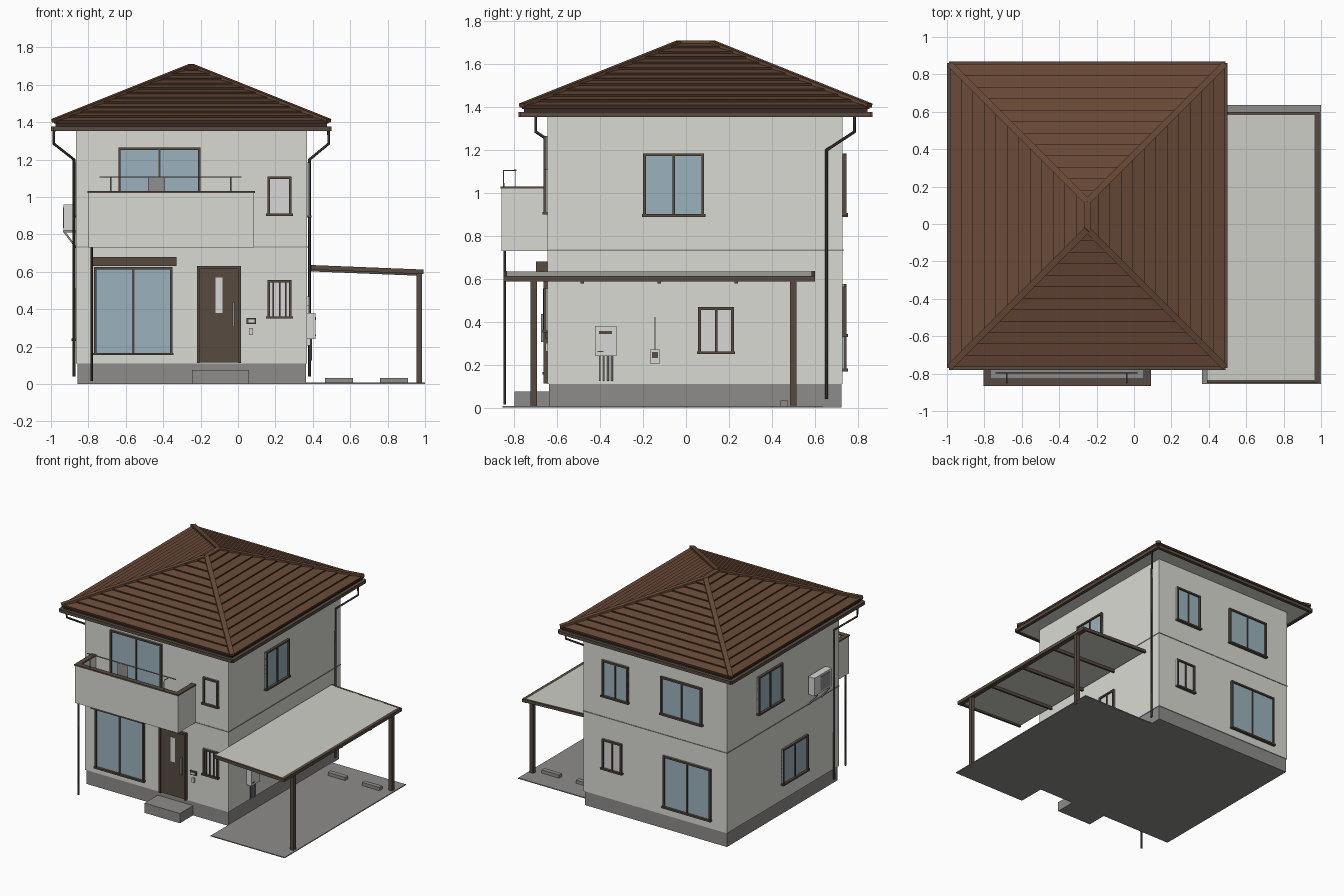
import bpy, bmesh
from mathutils import Vector, Matrix

cube = bpy.data.objects.get("Cube")
if cube:
    bpy.data.objects.remove(cube, do_unlink=True)


def material(name, r, g, b):
    mat = bpy.data.materials.new(name)
    mat.use_nodes = True
    mat.diffuse_color = (r, g, b, 1)
    bsdf = mat.node_tree.nodes["Principled BSDF"]
    bsdf.inputs["Base Color"].default_value = (r, g, b, 1)
    bsdf.inputs["Roughness"].default_value = 0.8
    return mat


wall = material("warm_white_wall", .70, .70, .65)
concrete = material("grey_concrete", .27, .265, .255)
tile = material("brown_tile", .14, .068, .038)
tile_edge = material("dark_tile_edge", .045, .024, .016)
trim = material("dark_brown_trim", .095, .07, .052)
glass = material("blue_grey_glass", .33, .45, .51)
white = material("off_white", .68, .68, .67)
pipe_dark = material("black_brown_pipe", .035, .027, .022)
metal = material("grey_metal", .28, .28, .28)
panel = material("pale_roof_panel", .62, .62, .58)


def finish(name, bm, mats):
    mesh = bpy.data.meshes.new(name)
    bmesh.ops.recalc_face_normals(bm, faces=bm.faces)
    bm.to_mesh(mesh)
    bm.free()
    for mat in mats:
        mesh.materials.append(mat)
    obj = bpy.data.objects.new(name, mesh)
    bpy.context.collection.objects.link(obj)
    return obj


def boxes(name, items):
    """One object from (material, x range, y range, z range) boxes."""
    bm = bmesh.new()
    mats = []
    for mat, *spans in items:
        if mat not in mats:
            mats.append(mat)
        centre = [(a + b) / 2 for a, b in spans]
        size = [abs(b - a) for a, b in spans]
        matrix = Matrix.Translation(centre) @ Matrix.Diagonal((*size, 1))
        made = bmesh.ops.create_cube(bm, size=1, matrix=matrix)
        for f in {f for v in made["verts"] for f in v.link_faces}:
            f.material_index = mats.index(mat)
    return finish(name, bm, mats)


def bar(name, mat, start, end, width, height):
    """Rectangular bar between two points."""
    start, end = Vector(start), Vector(end)
    line = end - start
    obj = boxes(name, [(mat, (0, line.length), (-width / 2, width / 2), (-height / 2, height / 2))])
    obj.matrix_world = Matrix.Translation(start) @ line.to_track_quat('X', 'Z').to_matrix().to_4x4()


def pipe(name, mat, points, radius):
    curve = bpy.data.curves.new(name, 'CURVE')
    curve.dimensions = '3D'
    curve.bevel_depth = radius
    curve.bevel_resolution = 1
    curve.use_fill_caps = True
    spline = curve.splines.new('POLY')
    spline.points.add(len(points) - 1)
    for p, co in zip(spline.points, points):
        p.co = (*co, 1)
    curve.materials.append(mat)
    bpy.context.collection.objects.link(bpy.data.objects.new(name, curve))


# Body
X0, X1, Y0, Y1 = -.865, .37, -.645, .73
boxes("house_walls", [(wall, (X0, X1), (Y0, Y1), (.11, 1.365))])
boxes("foundation", [(concrete, (X0 + .006, X1 - .006), (Y0 + .006, Y1 - .006), (0, .11))])
e = .003
boxes("floor_belt", [(concrete, (X0 - e, X1 + e), (Y0 - e, Y1 + e), (.729, .736))])

# Hipped roof with stepped tile courses
CX, CY, RUN, RIDGE, EAVE, RISE = -.25, .045, .735, .075, 1.4, .3
ROWS = 12


def ring(bm, t, lift):
    hx = max(RUN * (1 - t), .002)
    hy = hx + RIDGE
    z = EAVE + RISE * t + lift
    return [bm.verts.new((CX + sx * hx, CY + sy * hy, z)) for sx, sy in ((-1, -1), (1, -1), (1, 1), (-1, 1))]


bm = bmesh.new()
below = ring(bm, 0, -.008)
bm.faces.new(below).material_index = 1
for row in range(ROWS):
    low, high = ring(bm, row / ROWS, .01), ring(bm, (row + 1) / ROWS, 0)
    for i in range(4):
        j = (i + 1) % 4
        bm.faces.new((below[i], below[j], low[j], low[i])).material_index = 1
        bm.faces.new((low[i], low[j], high[j], high[i]))
    below = high
bm.faces.new(below)
finish("tiled_roof", bm, [tile, tile_edge])

for sx, side in ((-1, "right"), (1, "left")):
    for sy, end in ((-1, "front"), (1, "back")):
        bar("hip_cap_" + end + "_" + side, tile, (CX + sx * RUN, CY + sy * (RUN + RIDGE), EAVE + .008),
            (CX, CY + sy * RIDGE, EAVE + RISE + .002), .035, .018)
bar("ridge_cap", tile, (CX, CY - RIDGE, EAVE + RISE), (CX, CY + RIDGE, EAVE + RISE), .035, .02)

# Eaves: fascia, soffit and gutters
fx, fy = RUN - .01, RUN + RIDGE - .01
boxes("fascia", [(tile_edge, (CX - fx, CX + fx), (CY - fy, CY + fy), (1.366, 1.395))])
boxes("soffit", [(wall, (CX - fx, CX + fx), (CY - fy, CY + fy), (1.36, 1.366))])
gx, gy, gz = .75, .825, (1.353, 1.378)
gutters = []
for s in (-1, 1):
    gutters.append((trim, (CX + s * gx, CX + s * fx), (CY - gy + .01, CY + gy - .01), gz))
    gutters.append((trim, (CX - gx + .01, CX + gx - .01), (CY + s * gy, CY + s * fy), gz))
boxes("gutters", gutters)

# Downpipes
for name, gx_, px, gy_, py in (("right", -.985, X0 - .012, -.7, -.57), ("left", .485, X1 + .012, .785, .655)):
    pipe("downpipe_" + name, pipe_dark,
         [(gx_, gy_, 1.36), (gx_, gy_, 1.285), (px, py, 1.2), (px, py, .04)], .008)


def on_wall(face, u, d, z):
    """Spans of a box lying on a wall; d is the distance out of it."""
    a, b = d
    if face == "front":
        return u, (Y0 - b, Y0 - a), z
    if face == "back":
        return u, (Y1 + a, Y1 + b), z
    if face == "left":
        return (X1 + a, X1 + b), u, z
    return (X0 - b, X0 - a), u, z


def window(name, face, u0, u1, z0, z1, pane=glass, grille=False):
    w, mid, out = .013, (u0 + u1) / 2, (0, .018)
    items = [(pane, *on_wall(face, (u0, u1), (0, .006), (z0, z1))),
             (trim, *on_wall(face, (u0 - .006, u1 + .006), (0, .024), (z0 - .006, z0 + .007)))]
    for a, b in ((u0, u0 + w), (u1 - w, u1)):
        items.append((trim, *on_wall(face, (a, b), out, (z0, z1))))
    items.append((trim, *on_wall(face, (u0, u1), out, (z1 - w, z1))))
    if u1 - u0 > .15:
        items.append((trim, *on_wall(face, (mid - .006, mid + .006), (0, .013), (z0, z1))))
    if grille:
        for k in (1, 2, 3):
            u = u0 + (u1 - u0) * k / 4
            items.append((trim, *on_wall(face, (u - .004, u + .004), (.014, .022), (z0, z1))))
    boxes(name, items)


window("balcony_window", "front", -.64, -.2, .76, 1.265)
window("terrace_window", "front", -.77, -.35, .16, .625)
window("front_upper_small_window", "front", .157, .287, .905, 1.11, white)
window("front_lower_small_window", "front", .157, .287, .355, .555, white, True)
window("left_upper_window", "left", -.2, .085, .895, 1.185)
window("left_lower_window", "left", .057, .223, .255, .468, white)
window("right_upper_window", "right", .06, .36, .895, 1.185)
window("right_lower_window", "right", -.25, .06, .235, .51)
window("back_upper_small_window", "back", -.02, .205, .9, 1.18)
window("back_upper_window", "back", -.655, -.3, .895, 1.185)
window("back_lower_small_window", "back", .035, .205, .335, .565, white)
window("back_lower_window", "back", -.73, -.32, .175, .575)
boxes("shutter_box", [(trim, *on_wall("front", (-.78, -.33), (0, .055), (.63, .68)))])

# Entrance
boxes("front_door", [
    (trim, *on_wall("front", (-.21, .005), (0, .01), (.115, .62))),
    (trim, *on_wall("front", (-.22, -.205), (0, .02), (.112, .632))),
    (trim, *on_wall("front", (0, .015), (0, .02), (.112, .632))),
    (trim, *on_wall("front", (-.22, .015), (0, .02), (.617, .632))),
    (white, *on_wall("front", (-.12, -.082), (0, .013), (.38, .57))),
    (metal, *on_wall("front", (-.03, -.02), (.01, .03), (.305, .435)))])
boxes("entrance_step", [(concrete, (-.245, .06), (-.8, Y0 + .01), (0, .076))])
boxes("intercom", [(trim, *on_wall("front", (.045, .097), (0, .012), (.322, .352))),
                   (white, *on_wall("front", (.055, .087), (0, .015), (.33, .344))),
                   (white, *on_wall("front", (.06, .08), (0, .01), (.262, .3)))])

# Balcony
bx0, bx1, by, th = -.8, .085, -.86, .028
bz, cz = (.73, 1.02), (1.02, 1.031)
boxes("balcony", [
    (wall, (bx0, bx1), (by, by + th), bz),
    (wall, (bx0, bx0 + th), (by + th, Y0), bz),
    (wall, (bx1 - th, bx1), (by + th, Y0), bz),
    (concrete, (bx0 + th, bx1 - th), (by + th, Y0), (.735, .76)),
    (wall, (bx0 + th, bx1 - th), (by + th, Y0), (.73, .735))])
c = .005
boxes("balcony_cap", [
    (trim, (bx0 - c, bx1 + c), (by - c, by + th + c), cz),
    (trim, (bx0 - c, bx0 + th + c), (by + th + c, Y0), cz),
    (trim, (bx1 - th - c, bx1 + c), (by + th + c, Y0), cz)])
for x, name in ((-.68, "right"), (-.04, "left")):
    pipe("drying_arm_" + name, metal, [(x, -.85, 1.02), (x, -.85, 1.105), (x, -.79, 1.105)], .004)
pipe("drying_pole", metal, [(-.74, -.795, 1.107), (.02, -.795, 1.107)], .004)
boxes("hanging_cloth", [(metal, (-.48, -.39), (-.797, -.794), (.98, 1.105))])
pipe("balcony_drain", pipe_dark, [(-.782, -.845, .735), (-.782, -.845, .015)], .007)

# Wall equipment
boxes("water_heater", [(white, *on_wall("left", (-.425, -.325), (0, .045), (.24, .38))),
                       (trim, *on_wall("left", (-.405, -.345), (.04, .048), (.343, .358))),
                       (trim, *on_wall("left", (-.412, -.385), (.04, .048), (.258, .264)))])
for k in range(4):
    y = -.402 + k * .019
    pipe("heater_pipe", metal, [(X1 + .02, y, .245), (X1 + .02, y, .125)], .005)
boxes("power_meter", [(white, *on_wall("left", (-.168, -.12), (0, .02), (.205, .27))),
                      (trim, *on_wall("left", (-.158, -.13), (0, .026), (.232, .258))),
                      (white, *on_wall("left", (-.148, -.14), (0, .01), (.27, .42)))])
boxes("air_conditioner", [(white, (-.932, -.878), (-.46, -.25), (.82, .96)),
                          (metal, (-.936, -.93), (-.44, -.32), (.835, .945))])
for y in (-.43, -.28):
    bar("unit_bracket_arm", metal, (-.935, y, .815), (X0, y, .815), .012, .012)
    bar("unit_bracket_brace", metal, (-.93, y, .815), (X0, y, .73), .01, .01)

# Carport with a sloping roof
cx0, cx1, cy0, cy1 = .39, .985, -.85, .6


def slope_z(x):
    return .63 - (x - cx0) * .04


bar("carport_panel", panel, (cx0, (cy0 + cy1) / 2, slope_z(cx0)), (cx1, (cy0 + cy1) / 2, slope_z(cx1)),
    cy1 - cy0 - .015, .01)
for k in range(5):
    y = cy0 + .008 + (cy1 - cy0 - .016) * k / 4
    lift = 0 if k in (0, 4) else .01
    bar("carport_rafter", trim, (cx0, y, slope_z(cx0) - .006 - lift), (cx1, y, slope_z(cx1) - .006 - lift),
        .016, .024)
boxes("carport_beam", [(trim, (cx1 - .03, cx1 + .006), (cy0, cy1), (.587, .612))])
for y, name in ((-.71, "front"), (.5, "back")):
    boxes("carport_post_" + name, [(trim, (.955, .985), (y - .015, y + .015), (0, .6))])
boxes("parking_slab", [(concrete, (X1 - .006, 1), (-.855, .635), (0, .007))])
for x in (.465, .76):
    boxes("wheel_stop", [(concrete, (x, x + .15), (.44, .475), (0, .032))])
